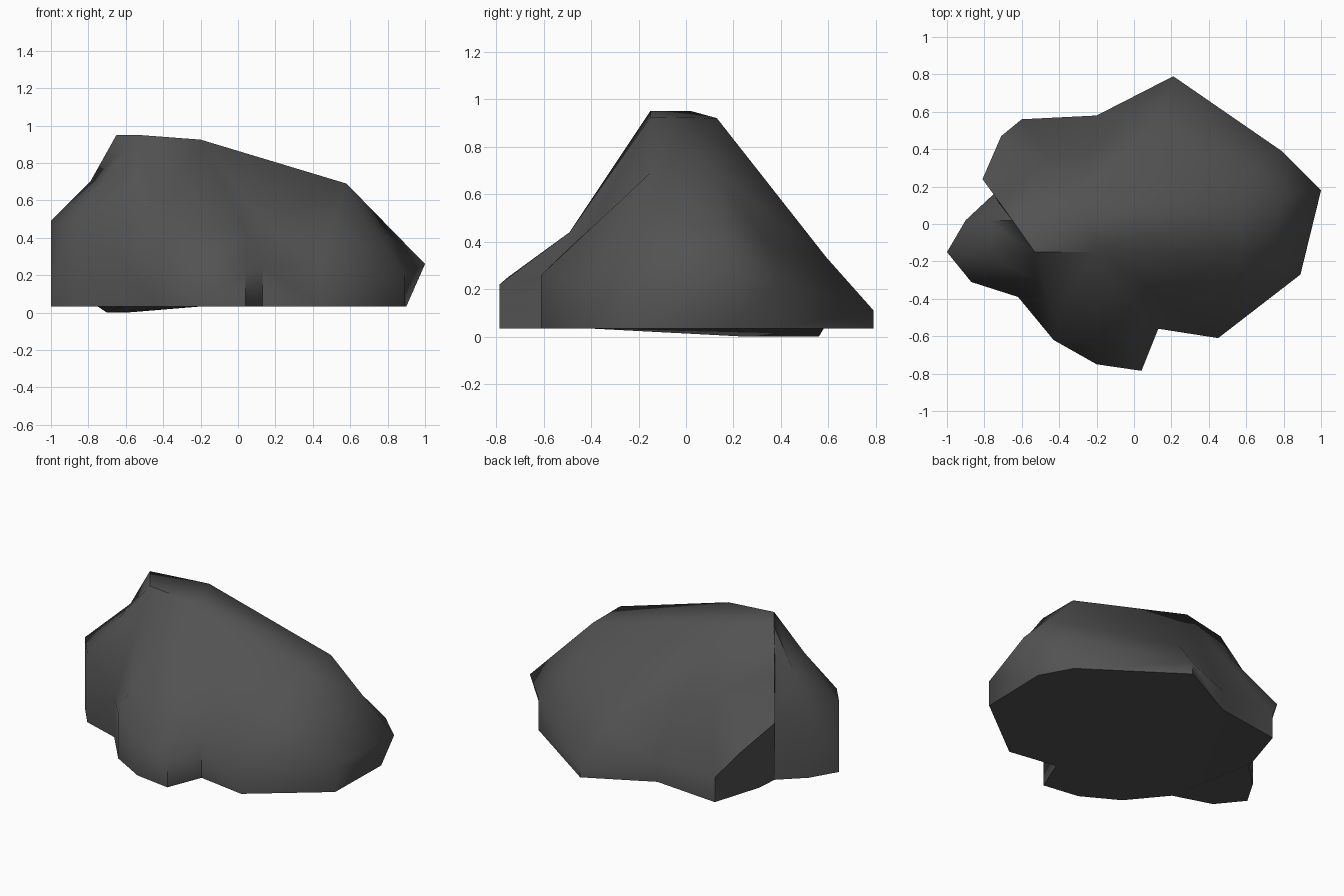
import bpy, bmesh, math
from mathutils import Vector

if "Cube" in bpy.data.objects:
    bpy.data.objects.remove(bpy.data.objects["Cube"])

stone = bpy.data.materials.new("dark grey stone")
stone.diffuse_color = (0.085, 0.085, 0.085, 1)
stone.use_nodes = True
stone.node_tree.nodes["Principled BSDF"].inputs["Base Color"].default_value = stone.diffuse_color
G = 0.033  # general ground height of the rock

# Crest corners along the sloping ridge
crest = {
    'front_low': (.58, -.15, .69), 'back_low': (.58, .13, .69), 'back_mid': (-.3, .13, .92),
    'peak': (-.65, .02, .95), 'front_peak': (-.53, -.15, .95), 'front_mid': (-.2, -.15, .925),
}

# Rock outline, counter-clockwise: x, y, wall height, ledge point above it, crest corner
columns = [
    (.13, -.56, .245, (.13, -.38, .48), 'front_mid'),
    (.45, -.61, .26, None, 'front_low'),
    (.89, -.27, .2, None, 'front_low'),
    (1, .18, .26, None, 'back_low'),
    (.79, .39, .24, (.62, .33, .4), 'back_low'),
    (.21, .79, .11, (.14, .59, .335), 'back_mid'),
    (-.2, .58, .16, None, 'back_mid'),
    (-.6, .56, .16, None, 'back_mid'),
    (-.71, .47, .31, None, 'back_mid'),
    (-.81, .24, .45, None, 'peak'),
    (-.75, .16, .46, (-.72, .11, .7), 'peak'),
    (-.9, .02, .48, (-.79, .02, .7), 'peak'),
    (-1, -.15, .49, (-.79, .02, .7), 'front_peak'),
    (-.87, -.31, .48, (-.72, -.2, .71), 'front_peak'),
    (-.62, -.39, .28, (-.53, -.3, .71), 'front_peak'),
    (-.43, -.62, .33, (-.43, -.49, .44), 'front_peak'),
    (-.2, -.75, .25, (-.2, -.49, .44), 'front_mid'),
    (.04, -.785, .22, (.04, -.49, .44), 'front_mid'),
]
# Undercut or deeper feet, by column
feet = {3: (.9, .19, G), 7: (-.6, .56, 0), 8: (-.65, .4, 0), 9: (-.7, .24, 0)}

bm = bmesh.new()
cache = {}


def vert(p):
    key = tuple(round(c, 3) for c in p)
    if key not in cache:
        cache[key] = bm.verts.new(key)
    return cache[key]


def face(points):
    vs = list(dict.fromkeys(vert(p) for p in points))
    if len(vs) > 2:
        bm.faces.new(vs)


# Each column runs foot, wall top, ledge, crest
rings = []
for i, (x, y, h, ledge, top) in enumerate(columns):
    wall, tip = Vector((x, y, h)), Vector(crest[top])
    rings.append([feet.get(i, (x, y, G)), wall, ledge or wall.lerp(tip, .5), tip])

# Skin between neighbouring columns, then the crown and the underside
for a, b in zip(rings, rings[1:] + rings[:1]):
    for k in range(3):
        face((a[k], b[k], b[k + 1], a[k + 1]))
face(list(crest.values()))
face([r[0] for r in reversed(rings)])

bmesh.ops.triangulate(bm, faces=bm.faces[:], quad_method='BEAUTY', ngon_method='BEAUTY')
bmesh.ops.recalc_face_normals(bm, faces=bm.faces[:])
me = bpy.data.meshes.new("rock")
bm.to_mesh(me)
bm.free()
me.materials.append(stone)
rock = bpy.data.objects.new("rock", me)
bpy.context.collection.objects.link(rock)

# Soft facets with crisp base and ledges
bpy.context.view_layer.objects.active = rock
rock.select_set(True)
bpy.ops.object.shade_smooth_by_angle(angle=math.radians(58))
